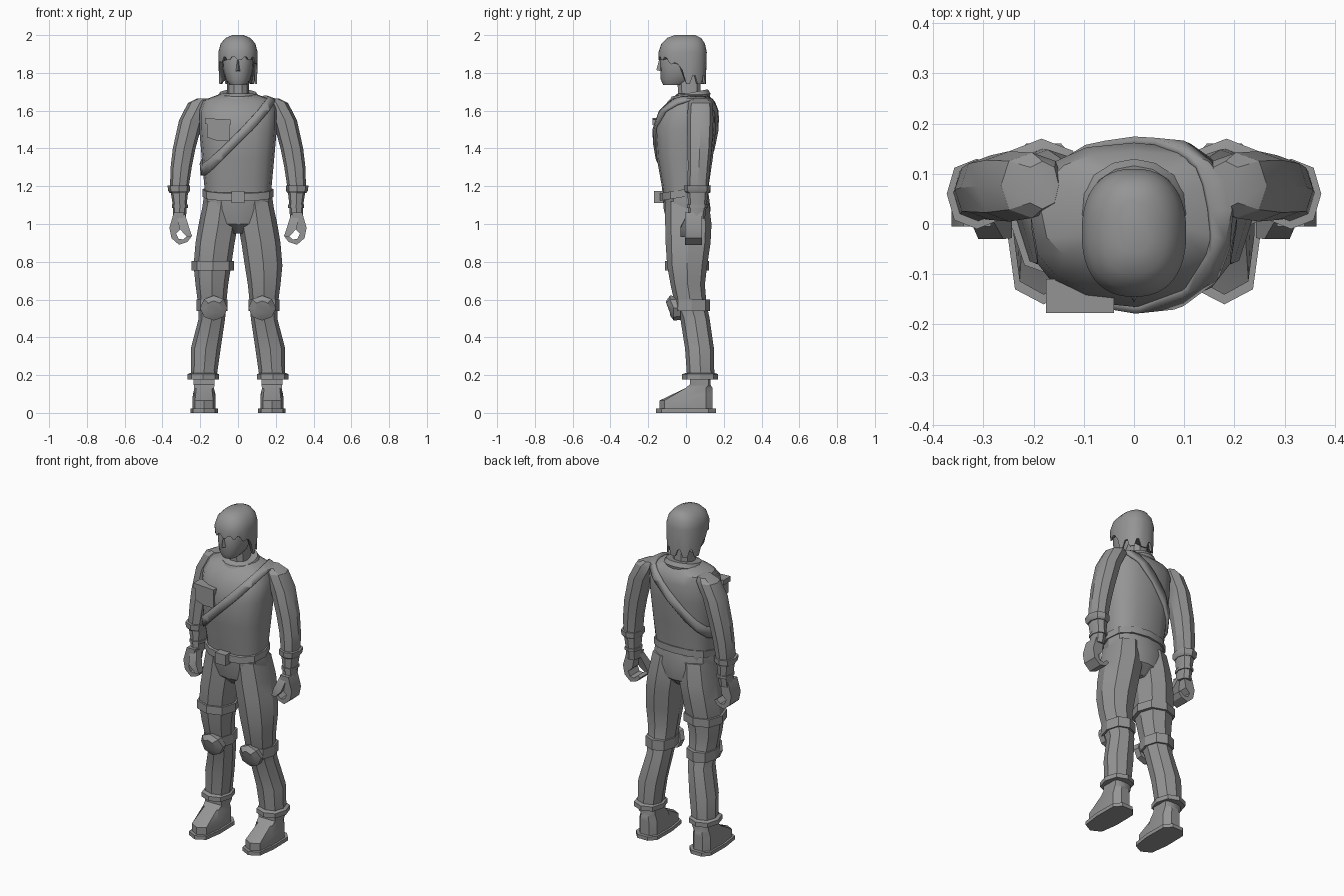
import bpy, bmesh, math
from mathutils import Vector

grey = bpy.data.materials.new("plain grey")
grey.diffuse_color = (0.3, 0.3, 0.3, 1)


def finish(name, bm):
    bmesh.ops.recalc_face_normals(bm, faces=bm.faces)
    me = bpy.data.meshes.new(name)
    bm.to_mesh(me)
    bm.free()
    me.materials.append(grey)
    ob = bpy.data.objects.new(name, me)
    bpy.context.collection.objects.link(ob)
    return ob


def skin(name, rings, cap=True):
    """Join equal-length point rings into one skin."""
    bm = bmesh.new()
    vs = [[bm.verts.new(p) for p in r] for r in rings]
    n = len(rings[0])
    for a, b in zip(vs, vs[1:]):
        for i in range(n):
            j = (i + 1) % n
            bm.faces.new((a[i], a[j], b[j], b[i]))
    if cap:
        bm.faces.new(vs[0])
        bm.faces.new(vs[-1])
    return finish(name, bm)


def oval(z, x0, x1, y0, y1, n=8, p=0.85, tilt=0.0, s=1):
    """Rounded-square ring between the given limits."""
    pts = []
    for i in range(n):
        a = 2 * math.pi * i / n
        c, d = math.cos(a), math.sin(a)
        y = (y0 + y1) / 2 + math.copysign(abs(d) ** p, d) * (y1 - y0) / 2
        x = (x0 + x1) / 2 + math.copysign(abs(c) ** p, c) * (x1 - x0) / 2
        pts.append((s * x, y, z + tilt * y))
    return pts


def loft(name, rows, s=1, **k):
    return skin(name, [oval(*r, s=s, **k) for r in rows])


def band(name, z0, z1, x0, x1, y0, y1, s=1, **k):
    return loft(name, [(z0, x0, x1, y0, y1), (z1, x0, x1, y0, y1)], s, **k)


def slab(name, outline, y0, y1, s=1):
    """Front outline (x, z) extruded in depth."""
    return skin(name, [[(s * x, y, z) for x, z in outline] for y in (y0, y1)])


# Torso, pelvis and belt
torso = loft("torso", [
    (1.12, -.175, .175, -.12, .115), (1.2, -.178, .178, -.128, .12),
    (1.35, -.192, .192, -.155, .142), (1.5, -.205, .205, -.165, .158),
    (1.6, -.205, .205, -.14, .162), (1.655, -.185, .185, -.09, .145),
    (1.69, -.09, .09, -.045, .11)], n=16, p=0.8)
loft("pelvis", [(.95, -.04, .04, -.05, .07), (1.0, -.16, .16, -.1, .12),
                (1.08, -.19, .19, -.118, .13), (1.17, -.178, .178, -.125, .118)], n=12)
band("belt", 1.145, 1.185, -.188, .188, -.142, .13, n=12, tilt=.16)
slab("buckle", [(-.035, 1.11), (.035, 1.11), (.035, 1.175), (-.035, 1.175)], -.17, -.12)

# Shoulder strap cut as a diagonal slice of the swollen torso
bm = bmesh.new()
bm.from_mesh(torso.data)
bm.normal_update()
moves = [(v, v.normal.copy()) for v in bm.verts]
for v, nrm in moves:
    v.co += nrm * .014
no = Vector((-1, -.2, 1)).normalized()
for sg in (1, -1):
    bmesh.ops.bisect_plane(bm, geom=bm.verts[:] + bm.edges[:] + bm.faces[:],
                           plane_co=Vector((0, 0, 1.49)) + no * .024 * sg,
                           plane_no=no * sg, clear_outer=True)
strap = finish("shoulder_strap", bm)
mod = strap.modifiers.new("thickness", 'SOLIDIFY')
mod.thickness = .02
mod.offset = -1

# Chest pocket with flap
slab("chest_pocket", [(-.165, 1.46), (-.11, 1.44), (-.045, 1.44),
                      (-.045, 1.55), (-.165, 1.555)], -.172, -.11)
slab("pocket_flap", [(-.175, 1.53), (-.04, 1.525), (-.04, 1.553), (-.175, 1.56)], -.177, -.11)

# Collar and neck
skin("collar", [oval(z, -r, r, .02 - r * .98, .02 + r * .98, n=16, p=1, tilt=.2)
                for z, r in ((1.635, .105), (1.665, .112), (1.69, .098), (1.69, .07))])
loft("neck", [(1.62, -.065, .065, -.05, .09), (1.7, -.058, .058, -.045, .08),
              (1.8, -.058, .058, -.05, .08)], n=10)

# Face
loft("head", [(1.735, -.042, .042, -.12, -.01), (1.765, -.066, .066, -.134, .05),
              (1.82, -.08, .08, -.136, .08), (1.88, -.085, .085, -.137, .09),
              (1.95, -.075, .075, -.11, .085)], n=16, p=.9)
skin("nose", [[(-.017, -.12, 1.805), (.017, -.12, 1.805), (0, -.157, 1.815)],
              [(-.009, -.125, 1.87), (.009, -.125, 1.87), (0, -.142, 1.87)]])

# Hair cap with a jagged lower edge: short fringe, long sides and back
N = 48
low = []
for i, (x, y, z) in enumerate(oval(0, -.102, .102, -.145, .105, n=N)):
    if y < -.015:
        zb = 1.83 + .055 * min(1, (-y - .015) / .1)
        zb -= .018 * (i % 4 < 2)
    else:
        zb = 1.785 - .045 * (i % 5 < 3)
    low.append((x, y, zb))
inner = [(x * .88, -.02 + (y + .02) * .9, z + .005) for x, y, z in low]
rows = [(1.91, .104, -.145, .11), (1.955, .092, -.13, .1),
        (1.985, .065, -.1, .08), (2.0, .03, -.06, .05)]
skin("hair", [inner, low] + [oval(z, -r, r, a, b, n=N) for z, r, a, b in rows])

for s, side in ((1, "left_"), (-1, "right_")):
    # Arm and cuffs
    loft(side + "arm", [
        (1.665, .15, .215, .03, .125), (1.64, .14, .265, .012, .142),
        (1.55, .185, .312, .005, .145), (1.4, .225, .345, .008, .137),
        (1.3, .245, .357, .01, .127), (1.19, .262, .36, .005, .118),
        (1.1, .272, .345, .012, .11), (1.03, .275, .345, .01, .1)], s)
    loft(side + "sleeve_cuff", [(1.165, .262, .362, 0, .12), (1.175, .255, .37, -.008, .128),
                                (1.205, .253, .373, -.01, .13)], s)
    band(side + "wrist_band", 1.085, 1.102, .266, .35, .005, .116, s)
    # Curled hand: a hook-shaped palm with fingers, and a thumb
    slab(side + "hand", [
        (.285, 1.06), (.34, 1.06), (.363, .98), (.352, .925), (.312, .89), (.268, .905),
        (.248, .93), (.265, .94), (.29, .918), (.315, .922), (.328, .95), (.3, .975)],
        -.005, .085, s)
    skin(side + "thumb", [[(s * x, y, z) for x, y, z in r] for r in (
        [(.28, .05, 1.05), (.325, .05, 1.05), (.325, .005, 1.05), (.28, .005, 1.05)],
        [(.26, .025, .985), (.31, .025, .975), (.31, -.03, .975), (.26, -.03, .985)],
        [(.243, .01, .935), (.268, .01, .93), (.268, -.028, .93), (.243, -.028, .935)])])
    # Trouser leg
    loft(side + "leg", [
        (1.12, -.005, .182, -.11, .12), (1.0, .0, .208, -.11, .135),
        (.9, .018, .225, -.108, .13), (.78, .036, .235, -.1, .112),
        (.68, .052, .225, -.082, .1), (.58, .062, .212, -.06, .108),
        (.5, .068, .208, -.03, .125), (.34, .092, .25, -.005, .148),
        (.2, .112, .25, .005, .15)], s)
    loft(side + "trouser_cuff", [(.178, .1, .268, -.02, .17), (.205, .1, .268, -.02, .17),
                                 (.212, .115, .25, 0, .15)], s)
    # Knee band and rounded pad
    band(side + "knee_band", .54, .6, .055, .22, -.068, .128, s)
    skin(side + "knee_pad", [
        [(s * (.128 + r * .07 * math.cos(a)), y - .02 * (math.sin(a) > .1),
          .555 + r * .063 * math.sin(a)) for a in [math.pi * k / 4 for k in range(8)]]
        for r, y in ((1, -.03), (1.05, -.065), (.6, -.085))])
    # Boot: sole and upper
    out = [(.122, -.13), (.18, -.16), (.237, -.13), (.252, -.02), (.25, .12),
           (.215, .16), (.145, .16), (.108, .12), (.106, -.02)]
    skin(side + "sole", [[(s * x, y, z) for x, y in out] for z in (0, .022)])
    up = [(.18 + (x - .18) * .84, y * .88) for x, y in out]
    ank = [(.18 + (x - .18) * .76, min(max(y, .02), .13)) for x, y in out]
    skin(side + "boot", [
        [(s * x, y, .02) for x, y in up],
        [(s * x, y, .065 + max(0, y + .12) * .15) for x, y in up],
        [(s * (.18 + (x - .18) * .85), max(y, -.005), .13) for x, y in up],
        [(s * x, y, .15) for x, y in ank],
        [(s * x, y, .22) for x, y in ank]])

# Single thigh strap
band("thigh_strap", .755, .803, .02, .247, -.112, .122, -1)

# Smooth rounded areas while keeping hard edges
for ob in bpy.data.objects:
    ob.select_set(True)
bpy.context.view_layer.objects.active = torso
bpy.ops.object.shade_smooth_by_angle(angle=math.radians(32))
